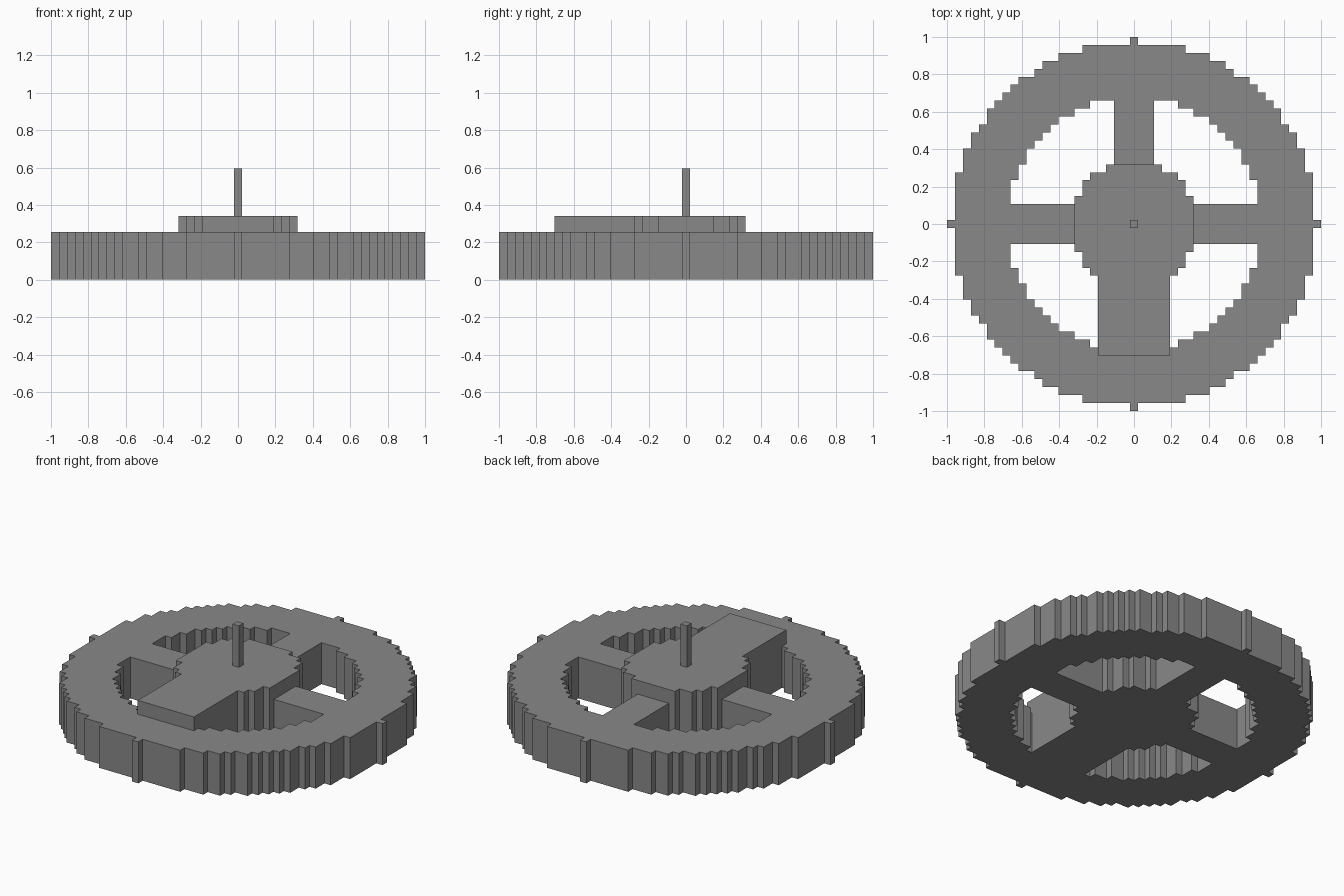
import bpy
import bmesh

old = bpy.data.objects.get("Cube")
if old:
    bpy.data.objects.remove(old, do_unlink=True)

N = 47            # cells across
C = 2 / N         # cell size

grey = bpy.data.materials.new("mid grey")
grey.use_nodes = True
colour = (0.25, 0.25, 0.25, 1)
grey.diffuse_color = colour
grey.node_tree.nodes["Principled BSDF"].inputs["Base Color"].default_value = colour


# Rules on whole cell coordinates, counted from the centre
def rim(x, y):
    return 16 ** 2 <= x * x + y * y <= 23 ** 2


def cross_spokes(x, y):
    return min(abs(x), abs(y)) <= 2 and max(abs(x), abs(y)) <= 16


def hub(x, y):
    return x * x + y * y < 8 ** 2


def wide_spoke(x, y):
    return abs(x) <= 4 and -16 <= y <= 0


def raised(x, y):
    return hub(x, y) or wide_spoke(x, y)


def body(x, y):
    return rim(x, y) or cross_spokes(x, y) or raised(x, y)


def cell(face):
    c = face.calc_center_median()
    return round(c.x / C), round(c.y / C)


def raise_faces(bm, faces, cells):
    out = bmesh.ops.extrude_face_region(bm, geom=faces)["geom"]
    verts = [g for g in out if isinstance(g, bmesh.types.BMVert)]
    bmesh.ops.translate(bm, verts=verts, vec=(0, 0, cells * C))
    return [g for g in out if isinstance(g, bmesh.types.BMFace)]


def finish(bm, name):
    bmesh.ops.recalc_face_normals(bm, faces=bm.faces[:])
    mesh = bpy.data.meshes.new(name)
    bm.to_mesh(mesh)
    bm.free()
    mesh.materials.append(grey)
    bpy.context.collection.objects.link(bpy.data.objects.new(name, mesh))


# Wheel: stepped rim, four spokes, with the hub and wide spoke raised
bm = bmesh.new()
bmesh.ops.create_grid(bm, x_segments=N, y_segments=N, size=1)
waste = [f for f in bm.faces if not body(*cell(f))]
bmesh.ops.delete(bm, geom=waste, context='FACES')
top = raise_faces(bm, bm.faces[:], 6)
raise_faces(bm, [f for f in top if raised(*cell(f))], 2)
finish(bm, "spoked_wheel")

# Axle pin standing on the hub
bm = bmesh.new()
bmesh.ops.create_cube(bm, size=C)
bmesh.ops.scale(bm, verts=bm.verts[:], vec=(1, 1, 6))
bmesh.ops.translate(bm, verts=bm.verts[:], vec=(0, 0, 11 * C))
finish(bm, "axle_pin")
